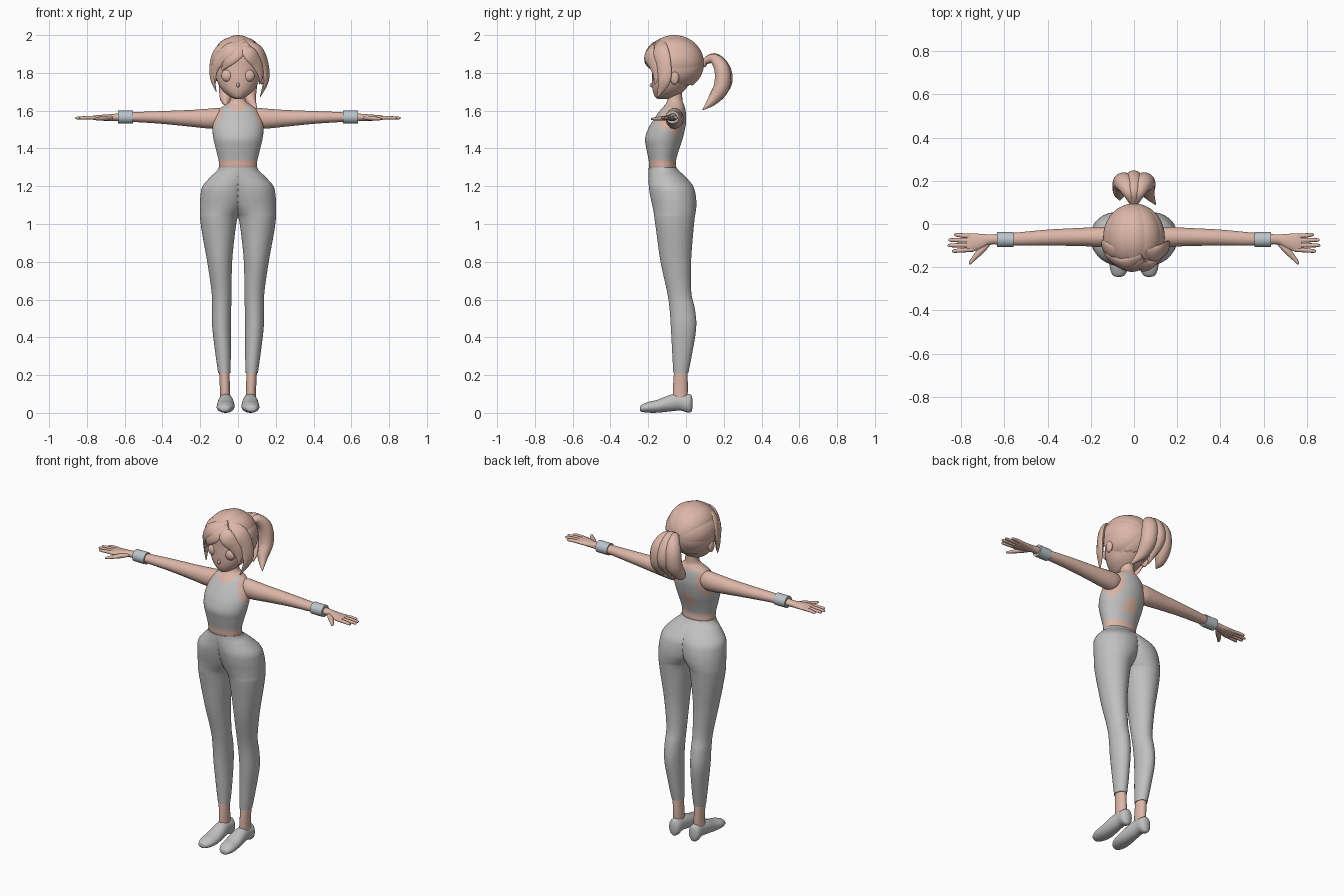
import bpy, bmesh, math
from mathutils import Vector


def material(name, rgb):
    m = bpy.data.materials.new(name)
    m.diffuse_color = (*rgb, 1)
    return m


SKIN = material("skin_pink", (0.72, 0.47, 0.39))
GREY = material("cloth_grey", (0.53, 0.53, 0.53))
BAND = material("band_blue_grey", (0.50, 0.56, 0.60))


def spline(rows, steps):
    """Smooth interpolation through rows of numbers."""
    out = []
    for i in range(len(rows) - 1):
        p0, p1, p2, p3 = (rows[max(0, i - 1)], rows[i], rows[i + 1],
                          rows[min(len(rows) - 1, i + 2)])
        for s in range(steps):
            t = s / steps
            out.append([0.5 * (2 * b + (c - a) * t + (2 * a - 5 * b + 4 * c - d) * t * t
                               + (3 * b - a - 3 * c + d) * t ** 3)
                        for a, b, c, d in zip(p0, p1, p2, p3)])
    out.append(list(rows[-1]))
    return out


def finish(name, bm, mats, mirror=False, rule=None):
    bmesh.ops.recalc_face_normals(bm, faces=bm.faces)
    for f in bm.faces:
        f.smooth = True
        if rule:
            f.material_index = rule(f.calc_center_median())
    me = bpy.data.meshes.new(name)
    bm.to_mesh(me)
    bm.free()
    for m in mats:
        me.materials.append(m)
    me.set_sharp_from_angle(angle=math.radians(50))
    ob = bpy.data.objects.new(name, me)
    bpy.context.collection.objects.link(ob)
    if mirror:
        ob.modifiers.new("mirror", 'MIRROR')
    return ob


def skin_rings(bm, rings):
    vs = [[bm.verts.new(p) for p in r] for r in rings]
    n = len(vs[0])
    for a, b in zip(vs, vs[1:]):
        for j in range(n):
            bm.faces.new((a[j], a[(j + 1) % n], b[(j + 1) % n], b[j]))
    bm.faces.new(vs[0])
    bm.faces.new(vs[-1])


def loft(name, rows, axis, mats, n=40, steps=6, mirror=False, rule=None, clamp=False):
    """Rows: position on axis, centre and half-width, then min and max of the other side."""
    rings = []
    for t, c, h, lo, hi in spline(rows, steps):
        ring = []
        for j in range(n):
            w = 2 * math.pi * (j + 0.5) / n
            a = c + h * math.cos(w)
            b = (lo + hi) / 2 + (hi - lo) / 2 * math.sin(w)
            if clamp:
                a = max(0, a)
            ring.append({'x': (t, a, b), 'y': (a, t, b), 'z': (a, b, t)}[axis])
        rings.append(ring)
    bm = bmesh.new()
    skin_rings(bm, rings)
    if clamp:  # remove the inner wall on the centre plane
        wall = [f for f in bm.faces if all(v.co.x < 1e-5 for v in f.verts)]
        bmesh.ops.delete(bm, geom=wall, context='FACES')
    return finish(name, bm, mats, mirror, rule)


def lock(name, pts, centre, flat=0.5, mirror=False, n=14):
    """Tapered strand; its flat side faces away from centre."""
    path = spline(pts, 7)
    rings = []
    for i, (x, y, z, w) in enumerate(path):
        p = Vector((x, y, z))
        tan = Vector(path[min(i + 1, len(path) - 1)][:3]) - Vector(path[max(i - 1, 0)][:3])
        side = tan.cross(p - Vector(centre)).normalized()
        out = side.cross(tan).normalized()
        w = max(w, 0.002)
        rings.append([p + side * w * math.cos(2 * math.pi * j / n)
                      + out * w * flat * math.sin(2 * math.pi * j / n) for j in range(n)])
    bm = bmesh.new()
    skin_rings(bm, rings)
    return finish(name, bm, [SKIN], mirror)


def ball(name, pos, scale, mirror=False):
    bm = bmesh.new()
    bmesh.ops.create_uvsphere(bm, u_segments=24, v_segments=16, radius=1)
    for v in bm.verts:
        v.co = Vector(pos) + Vector(a * b for a, b in zip(v.co, scale))
    return finish(name, bm, [SKIN], mirror)


# Torso: crop top coloured by neckline, armholes, hem and back opening
def top_rule(c):
    x, z = abs(c.x), c.z
    if z < 1.34:
        return 0
    if c.y < -0.075:
        arm = 0.2 if z < 1.5 else 0.132 - 0.058 * min(1, (z - 1.5) / 0.11) ** 0.8
        return int(x < arm and z < 1.592 + 11 * x * x and z < 1.64)
    arm = 0.2 if z < 1.45 else max(0.058, 0.13 - (z - 1.45) * 1.2)
    hole = z > 1.395 and (x / 0.047) ** 2 + ((z - 1.395) / 0.085) ** 2 < 1
    return int(x < arm and z < 1.61 + 6 * x * x and z < 1.64 and not hole)


loft("torso_and_top", [
    (1.27, 0, .09, -.18, -.06), (1.30, 0, .099, -.194, -.052), (1.34, 0, .103, -.198, -.052),
    (1.40, 0, .118, -.21, -.035), (1.45, 0, .13, -.217, -.018), (1.50, 0, .135, -.202, -.006),
    (1.54, 0, .13, -.18, 0), (1.58, 0, .115, -.153, 0), (1.61, 0, .096, -.13, -.004),
    (1.63, 0, .068, -.112, -.01), (1.65, 0, .044, -.1, -.018), (1.68, 0, .037, -.097, -.02),
    (1.73, 0, .037, -.1, -.02)], 'z', [SKIN, GREY], n=112, steps=7, rule=top_rule)

# Leggings, bare ankles and slip-on shoes
loft("leggings", [
    (.21, .073, .032, -.067, .012), (.30, .078, .040, -.072, .03), (.45, .087, .049, -.08, .054),
    (.55, .087, .051, -.087, .047), (.64, .087, .053, -.1, .028), (.80, .097, .066, -.135, .027),
    (.95, .103, .087, -.156, .038), (1.03, .102, .099, -.167, .046), (1.06, .094, .108, -.171, .051),
    (1.10, .08, .122, -.179, .055), (1.15, .068, .131, -.19, .052), (1.20, .052, .136, -.197, .038),
    (1.25, .02, .125, -.198, -.002), (1.28, .004, .109, -.198, -.035), (1.30, 0, .102, -.197, -.05)],
    'z', [GREY], n=64, mirror=True, clamp=True)
loft("ankle", [(.05, .068, .03, -.07, .005), (.12, .069, .027, -.07, .01),
               (.23, .073, .028, -.063, .008)], 'z', [SKIN], n=24, mirror=True)
loft("shoe", [
    (-.244, .071, .01, .014, .03), (-.236, .071, .028, .006, .042), (-.20, .068, .044, .001, .058),
    (-.15, .065, .047, .001, .07), (-.08, .065, .042, .008, .097), (-.03, .065, .036, .012, .102),
    (.01, .066, .036, .001, .1), (.028, .066, .026, .006, .094), (.035, .066, .008, .03, .07)],
    'y', [GREY], n=32, mirror=True)

# Arms with palms, wristbands and fingers
loft("arm", [
    (.05, -.06, .03, 1.54, 1.60), (.10, -.06, .045, 1.507, 1.614), (.15, -.06, .047, 1.505, 1.611),
    (.25, -.06, .042, 1.515, 1.604), (.40, -.063, .037, 1.53, 1.598), (.55, -.07, .03, 1.54, 1.592),
    (.66, -.071, .023, 1.546, 1.583), (.70, -.079, .033, 1.546, 1.58), (.75, -.086, .042, 1.549, 1.576),
    (.775, -.087, .037, 1.554, 1.572)], 'x', [SKIN], n=32, mirror=True)
loft("wristband", [(.557, -.072, .035, 1.532, 1.6), (.595, -.072, .035, 1.531, 1.6),
                   (.634, -.072, .035, 1.532, 1.6)], 'x', [BAND], n=32, steps=3, mirror=True)
for k, (y0, x1, y1) in enumerate([(-.057, .832, -.05), (-.077, .858, -.074),
                                  (-.097, .861, -.099), (-.117, .842, -.125)]):
    lock(f"finger_{k + 1}", [(.74, y0, 1.562, .011), (.79, (y0 + y1) / 2, 1.563, .0105),
                             (x1 - .01, y1, 1.561, .008), (x1, y1, 1.56, .003)],
         (.8, y0, 0), 0.9, True, 10)
lock("thumb", [(.67, -.085, 1.562, .012), (.705, -.12, 1.56, .016), (.74, -.158, 1.557, .011),
               (.757, -.18, 1.556, .007), (.761, -.186, 1.556, .002)], (.7, -.1, 0), 0.8, True, 10)

# Head and face
loft("head", [
    (1.662, 0, .016, -.15, -.09), (1.675, 0, .045, -.165, -.05), (1.71, 0, .085, -.177, -.005),
    (1.76, 0, .112, -.18, .03), (1.82, 0, .124, -.178, .06), (1.90, 0, .116, -.17, .055),
    (1.96, 0, .06, -.12, .0)], 'z', [SKIN], n=48)
ball("eye", (.057, -.157, 1.785), (.032, .021, .032), True)
ball("ear", (.127, -.06, 1.775), (.014, .024, .036), True)
ball("nose", (0, -.178, 1.735), (.009, .014, .012))
ball("mouth", (0, -.169, 1.703), (.016, .006, .004))

# Hair cap: strands gathered at the back, opened for the face and nape
bm = bmesh.new()
bmesh.ops.create_uvsphere(bm, u_segments=120, v_segments=40, radius=1)
for v in bm.verts:
    x, z, y = v.co
    phi = math.atan2(x, z)
    g = 0.966 + 0.034 * abs(math.cos(4.5 * phi)) ** 0.5
    v.co = (x * .143 * g, -.062 + y * .157, 1.85 + z * .15 * g)
cut = [f for f in bm.faces
       if f.calc_center_median().z < 1.735 + max(0, -.06 - f.calc_center_median().y) * 1.4]
bmesh.ops.delete(bm, geom=cut, context='FACES')
finish("hair_cap", bm, [SKIN])

# Swept fringe and side locks
HEAD = (0, -.06, 1.84)
FRINGE = {
    "fringe_middle": [(.05, -.165, 1.955, .015), (.0, -.198, 1.91, .037), (-.05, -.198, 1.865, .034),
                      (-.085, -.178, 1.815, .004)],
    "fringe_right": [(.04, -.15, 1.965, .02), (-.04, -.185, 1.925, .042), (-.1, -.16, 1.87, .04),
                     (-.125, -.14, 1.81, .025), (-.118, -.148, 1.75, .004)],
    "fringe_left": [(.02, -.165, 1.955, .015), (.06, -.193, 1.905, .042), (.1, -.172, 1.85, .036),
                    (.12, -.158, 1.79, .02), (.115, -.165, 1.74, .004)],
    "side_lock_right": [(-.04, -.13, 1.965, .02), (-.1, -.125, 1.92, .04), (-.13, -.108, 1.85, .038),
                        (-.133, -.115, 1.77, .028), (-.115, -.14, 1.70, .004)],
    "side_lock_left": [(.05, -.13, 1.965, .02), (.105, -.135, 1.92, .045), (.138, -.118, 1.85, .042),
                       (.147, -.115, 1.76, .034), (.118, -.15, 1.675, .004)],
}
for name, pts in FRINGE.items():
    lock(name, pts, HEAD, 0.4)

# Ponytail of three locks and its tie
for name, s, tip in (("left", 1, (.1, .09, 1.605)), ("right", -1, (-.065, .11, 1.63))):
    lock("ponytail_" + name, [(0, .085, 1.85, .014), (s * .022, .145, 1.875, .03),
                              (s * .045, .19, 1.82, .045), (s * .055, .19, 1.73, .046),
                              (s * .065, .145, 1.66, .032), (*tip, .003)], (0, .08, 1.72), 0.9)
lock("ponytail_middle", [(0, .085, 1.855, .014), (0, .15, 1.882, .026), (0, .205, 1.82, .036),
                         (0, .205, 1.73, .036), (.01, .13, 1.62, .003)], (0, .08, 1.72), 0.9)
ball("ponytail_tie", (0, .098, 1.853), (.022, .014, .022))
